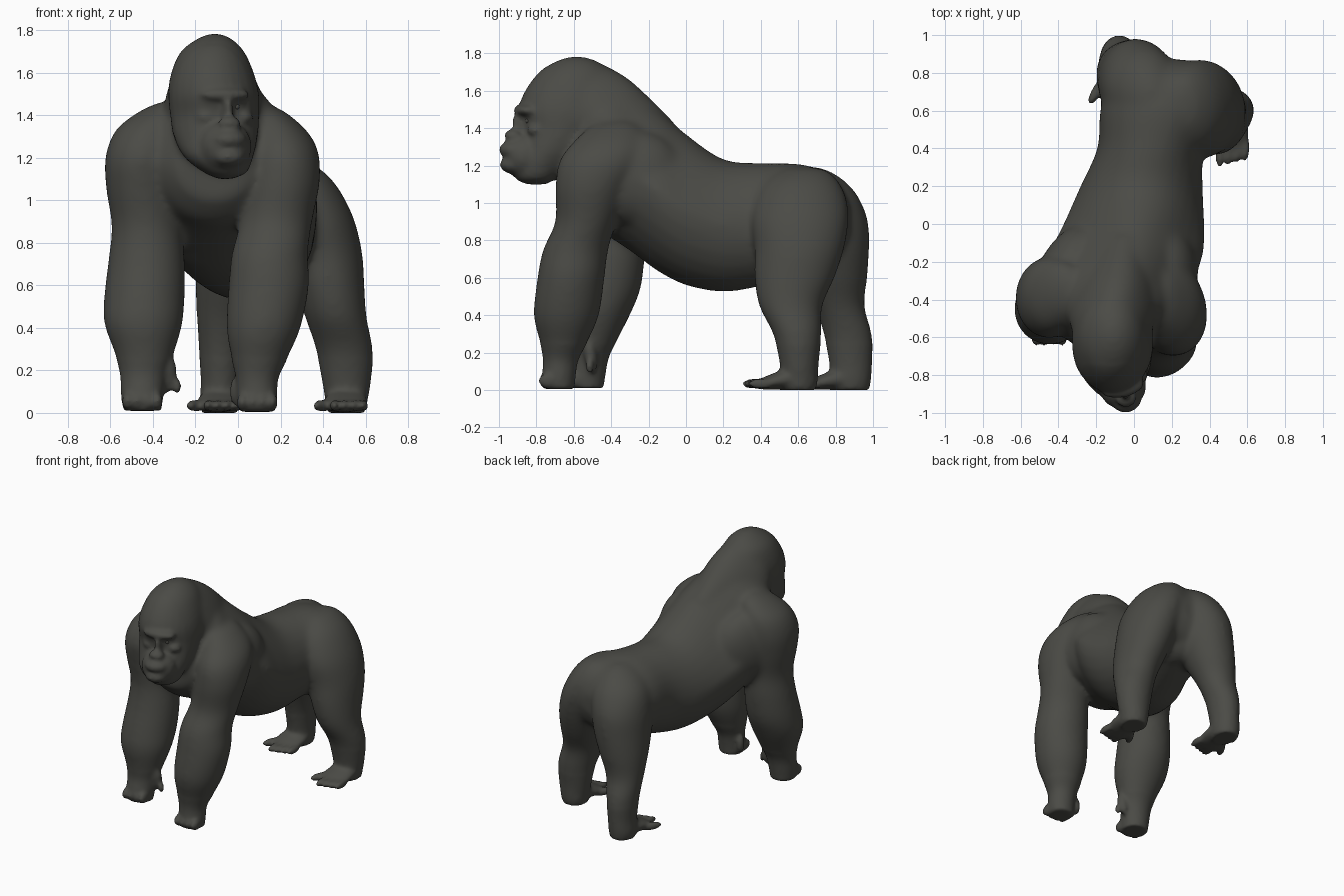
import bpy, bmesh, math
from mathutils import Vector, Matrix

fur = bpy.data.materials.new("dark_grey_fur")
fur.diffuse_color = (0.07, 0.07, 0.061, 1)

bm = bmesh.new()
SIDES = 28


def spline(rows, steps=5):
    """Catmull-Rom interpolation through rows of numbers."""
    rows = [Vector(r) for r in rows]
    out = []
    for i in range(len(rows) - 1):
        p0, p1, p2, p3 = (rows[max(0, min(len(rows) - 1, i + k))] for k in (-1, 0, 1, 2))
        for s in range(steps):
            t = s / steps
            out.append(0.5 * (2 * p1 + (p2 - p0) * t + (2 * p0 - 5 * p1 + 4 * p2 - p3) * t * t
                              + (3 * p1 - p0 - 3 * p2 + p3) * t ** 3))
    return out + [rows[-1]]


def skin(rings):
    """Closed skin over a list of point rings."""
    vs = [[bm.verts.new(p) for p in r] for r in rings]
    new = []
    for a, b in zip(vs, vs[1:]):
        for i in range(SIDES):
            j = (i + 1) % SIDES
            new.append(bm.faces.new((a[i], a[j], b[j], b[i])))
    new += [bm.faces.new(vs[0][::-1]), bm.faces.new(vs[-1])]
    bmesh.ops.recalc_face_normals(bm, faces=new)


def circle():
    return [(math.cos(2 * math.pi * i / SIDES), math.sin(2 * math.pi * i / SIDES))
            for i in range(SIDES)]


def column(rows):
    """Level rings: x, y, z, radius x, radius y."""
    skin([[(x + rx * c, y + ry * s, z) for c, s in circle()] for x, y, z, rx, ry in spline(rows)])


def barrel(rows):
    """Upright rings along y: y, x, radius x, bottom z, top z, narrowing of the upper half."""
    skin([[(x + rx * c * (1 - k * max(0, s)), y, (zb + zt) / 2 + (zt - zb) / 2 * s) for c, s in circle()]
          for y, x, rx, zb, zt, k in spline(rows)])


def blob(loc, size, yaw=0, pitch=0):
    m = (Matrix.Translation(loc) @ Matrix.Rotation(yaw, 4, 'Z')
         @ Matrix.Rotation(pitch, 4, 'X') @ Matrix.Diagonal((*size, 1)))
    bmesh.ops.create_icosphere(bm, subdivisions=3, radius=1, matrix=m)


# torso, rump to chest
barrel([(0.87, 0.17, 0.10, 0.84, 1.00, 0), (0.82, 0.18, 0.24, 0.74, 1.10, 0), (0.74, 0.17, 0.31, 0.68, 1.17, 0),
        (0.60, 0.15, 0.33, 0.61, 1.21, 0), (0.40, 0.09, 0.285, 0.555, 1.215, 0), (0.20, 0.04, 0.325, 0.525, 1.235, 0.1),
        (0.00, 0.00, 0.375, 0.56, 1.37, 0.3), (-0.15, -0.04, 0.41, 0.635, 1.50, 0.4),
        (-0.30, -0.09, 0.41, 0.745, 1.61, 0.45), (-0.45, -0.10, 0.37, 0.84, 1.66, 0.45),
        (-0.58, -0.11, 0.28, 0.90, 1.50, 0.3), (-0.67, -0.11, 0.17, 1.00, 1.30, 0)])
# nape running up into the crown
barrel([(-0.06, -0.05, 0.08, 1.20, 1.43, 0), (-0.20, -0.07, 0.15, 1.15, 1.57, 0.1),
        (-0.32, -0.09, 0.21, 1.12, 1.675, 0.2), (-0.45, -0.11, 0.235, 1.15, 1.745, 0.25),
        (-0.56, -0.12, 0.21, 1.20, 1.775, 0.2), (-0.66, -0.12, 0.12, 1.30, 1.74, 0)])

# head
column([(-0.06, -0.80, 1.10, 0.03, 0.05), (-0.06, -0.80, 1.13, 0.10, 0.11), (-0.09, -0.77, 1.20, 0.16, 0.165),
        (-0.105, -0.70, 1.30, 0.20, 0.20), (-0.11, -0.66, 1.40, 0.21, 0.22), (-0.115, -0.63, 1.50, 0.215, 0.265),
        (-0.12, -0.61, 1.60, 0.195, 0.25), (-0.12, -0.59, 1.70, 0.15, 0.195), (-0.11, -0.585, 1.76, 0.08, 0.11),
        (-0.11, -0.585, 1.785, 0.02, 0.03)])
# face: muzzle, lips, nose, brow, cheeks, ears
yaw = math.radians(13)
turn = Matrix.Rotation(yaw, 3, 'Z')
blob((-0.06, -0.86, 1.25), (0.125, 0.12, 0.125), yaw)
blob((-0.042, -0.92, 1.285), (0.085, 0.08, 0.05), yaw)
blob((-0.044, -0.92, 1.205), (0.08, 0.075, 0.05), yaw)
blob((-0.04, -0.925, 1.36), (0.055, 0.045, 0.035), yaw)
blob((-0.05, -0.885, 1.41), (0.025, 0.04, 0.075), yaw, 0.3)
blob((-0.06, -0.86, 1.495), (0.12, 0.06, 0.035), yaw)
for s in (-1, 1):
    blob(Vector((-0.065, -0.82, 1.39)) + turn @ Vector((s * 0.09, 0, 0)), (0.05, 0.05, 0.035), yaw)
    blob(Vector((-0.11, -0.62, 1.45)) + turn @ Vector((s * 0.2, 0, 0)), (0.02, 0.03, 0.05), yaw)

# arm further forward
column([(0.14, -0.36, 1.44, 0.03, 0.05), (0.15, -0.38, 1.41, 0.08, 0.13), (0.19, -0.41, 1.32, 0.14, 0.20),
        (0.21, -0.45, 1.22, 0.17, 0.23), (0.21, -0.50, 1.08, 0.175, 0.20), (0.18, -0.535, 0.90, 0.17, 0.165),
        (0.15, -0.59, 0.75, 0.18, 0.175), (0.145, -0.615, 0.60, 0.19, 0.18), (0.12, -0.64, 0.40, 0.175, 0.175),
        (0.10, -0.655, 0.25, 0.13, 0.125), (0.09, -0.67, 0.16, 0.10, 0.095), (0.09, -0.68, 0.07, 0.095, 0.09),
        (0.09, -0.68, 0.005, 0.088, 0.085)])
# arm further back
column([(-0.34, -0.34, 1.46, 0.03, 0.05), (-0.36, -0.35, 1.42, 0.10, 0.13), (-0.42, -0.37, 1.33, 0.155, 0.19),
        (-0.45, -0.39, 1.20, 0.175, 0.215), (-0.45, -0.39, 1.05, 0.17, 0.195), (-0.43, -0.39, 0.88, 0.165, 0.17),
        (-0.43, -0.40, 0.72, 0.18, 0.18), (-0.44, -0.43, 0.55, 0.19, 0.19), (-0.445, -0.465, 0.42, 0.185, 0.175),
        (-0.44, -0.49, 0.28, 0.14, 0.13), (-0.445, -0.51, 0.18, 0.11, 0.10), (-0.45, -0.53, 0.08, 0.10, 0.10),
        (-0.45, -0.53, 0.01, 0.09, 0.09)])
# shoulder blades bridging the arms and the back
blob((0.16, -0.26, 1.13), (0.18, 0.26, 0.26))
blob((-0.35, -0.24, 1.10), (0.15, 0.26, 0.27), -0.5)
# folded fingers and thumbs
for x, y, z in ((0.09, -0.74, 0.05), (-0.45, -0.595, 0.055)):
    for i in range(4):
        blob((x - 0.07 + i * 0.047, y, z), (0.026, 0.05, 0.042))
blob((-0.325, -0.51, 0.18), (0.035, 0.035, 0.09), 0.5, 0.2)
blob((-0.285, -0.515, 0.125), (0.02, 0.022, 0.04))
blob((-0.01, -0.64, 0.10), (0.03, 0.03, 0.07))

# nearer hind leg
column([(0.25, 0.63, 1.19, 0.04, 0.06), (0.26, 0.63, 1.17, 0.09, 0.13), (0.28, 0.62, 1.11, 0.15, 0.20),
        (0.31, 0.615, 1.02, 0.185, 0.245), (0.36, 0.61, 0.90, 0.19, 0.26), (0.40, 0.605, 0.75, 0.185, 0.24),
        (0.43, 0.58, 0.60, 0.165, 0.215), (0.46, 0.56, 0.45, 0.145, 0.17), (0.50, 0.595, 0.30, 0.135, 0.13),
        (0.51, 0.605, 0.15, 0.115, 0.105), (0.51, 0.605, 0.06, 0.10, 0.10), (0.51, 0.605, 0.0, 0.09, 0.09)])
# further hind leg
column([(0.09, 0.66, 1.19, 0.04, 0.06), (0.08, 0.67, 1.16, 0.10, 0.12), (0.06, 0.695, 1.10, 0.16, 0.175),
        (0.045, 0.715, 1.02, 0.20, 0.215), (0.02, 0.735, 0.90, 0.205, 0.24), (0.00, 0.76, 0.75, 0.195, 0.22),
        (-0.03, 0.79, 0.60, 0.17, 0.18), (-0.06, 0.82, 0.45, 0.135, 0.135), (-0.075, 0.865, 0.30, 0.11, 0.13),
        (-0.08, 0.88, 0.15, 0.095, 0.115), (-0.085, 0.88, 0.06, 0.095, 0.11), (-0.085, 0.88, 0.0, 0.085, 0.10)])
# flesh joining the thighs under the rump
blob((0.17, 0.64, 0.83), (0.16, 0.19, 0.22))
# feet: sole, toes and splayed big toe
for x, y in ((0.51, 0.605), (-0.085, 0.88)):
    barrel([(y + 0.08, x, 0.07, 0.002, 0.13, 0), (y - 0.05, x, 0.095, 0.002, 0.12, 0),
            (y - 0.15, x - 0.01, 0.105, 0.002, 0.085, 0), (y - 0.21, x - 0.015, 0.09, 0.004, 0.06, 0)])
    for i in range(4):
        blob((x - 0.055 + i * 0.045, y - 0.24 + 0.012 * i, 0.034), (0.023, 0.07, 0.028), -0.05)
    blob((x - 0.115, y - 0.18, 0.034), (0.027, 0.08, 0.029), -0.5)

# fuse the sculpted forms into one smooth body
me = bpy.data.meshes.new("ape_body")
bm.to_mesh(me)
bm.free()
body = bpy.data.objects.new("ape_body", me)
bpy.context.collection.objects.link(body)
bpy.context.view_layer.objects.active = body
body.select_set(True)
fuse = body.modifiers.new("fuse", 'REMESH')
fuse.mode, fuse.voxel_size = 'VOXEL', 0.014
bpy.ops.object.modifier_apply(modifier="fuse")

# soften everything a little, and the broad masses much more than face, hands and feet
broad = body.vertex_groups.new(name="broad_masses")
broad.add([v.index for v in body.data.vertices
           if v.co.z > 0.25 and not (v.co.y < -0.74 and v.co.z > 1.08)], 1.0, 'REPLACE')
for name, count in (("broad_masses", 28), ("", 5)):
    relax = body.modifiers.new("relax", 'SMOOTH')
    relax.factor, relax.iterations, relax.vertex_group = 0.5, count, name
    bpy.ops.object.modifier_apply(modifier=relax.name)
body.data.materials.clear()
body.data.materials.append(fur)
bpy.ops.object.shade_smooth()

# eyes deep under the brow
for s, name in ((-1, "right_eye"), (1, "left_eye")):
    bpy.ops.mesh.primitive_uv_sphere_add(segments=16, ring_count=8, radius=0.016,
                                         location=Vector((-0.062, -0.855, 1.44)) + turn @ Vector((s * 0.055, 0, 0)))
    eye = bpy.context.object
    eye.name = name
    eye.data.materials.append(fur)
    bpy.ops.object.shade_smooth()
